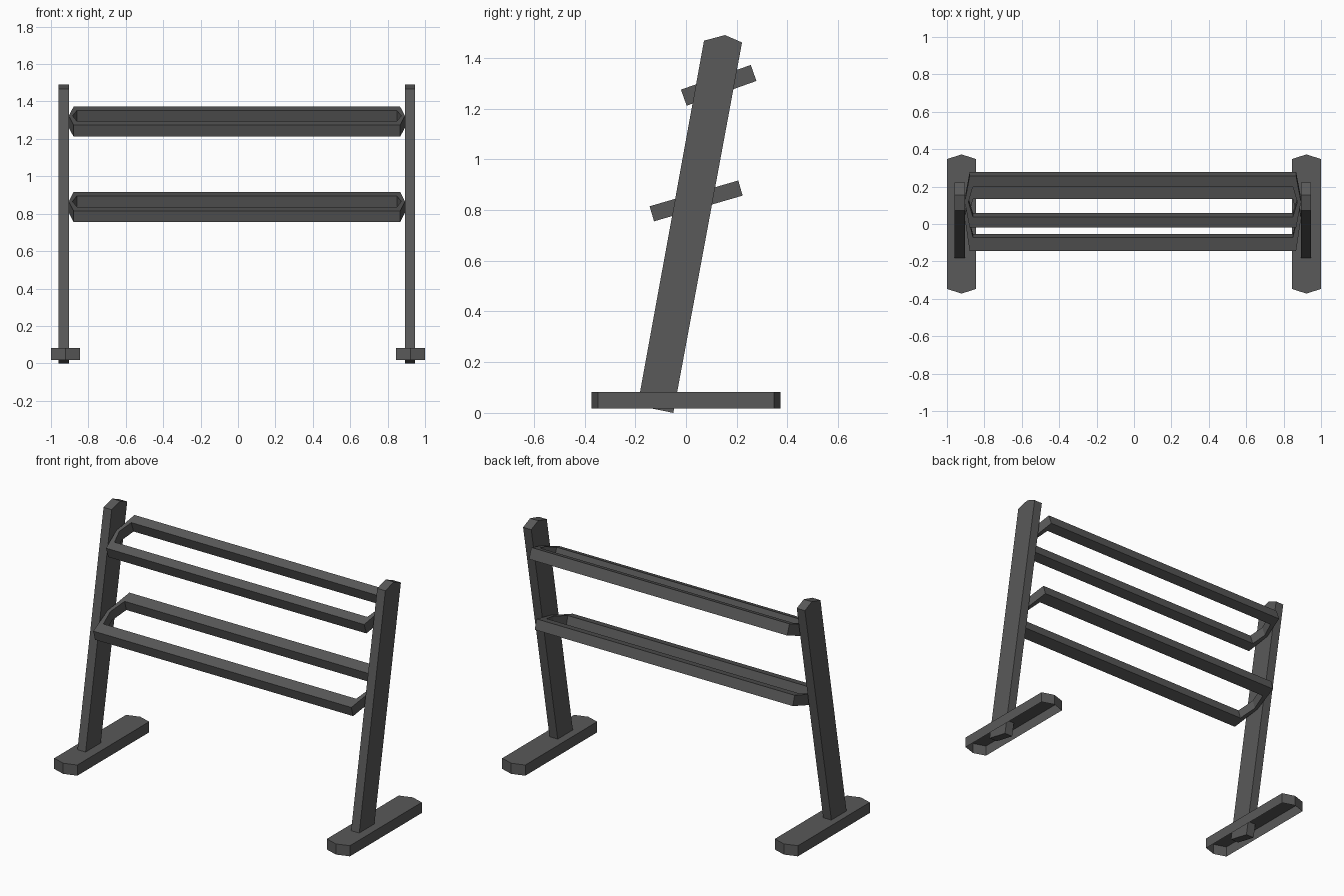
import bpy, bmesh, math
from mathutils import Matrix

if "Cube" in bpy.data.objects:
    bpy.data.objects.remove(bpy.data.objects["Cube"])

mat = bpy.data.materials.new("dark grey metal")
mat.diffuse_color = (0.1, 0.1, 0.1, 1)
mat.use_nodes = True
mat.node_tree.nodes["Principled BSDF"].inputs["Base Color"].default_value = mat.diffuse_color


def finish(bm, name):
    bmesh.ops.recalc_face_normals(bm, faces=bm.faces)
    me = bpy.data.meshes.new(name)
    bm.to_mesh(me)
    bm.free()
    me.materials.append(mat)
    ob = bpy.data.objects.new(name, me)
    bpy.context.collection.objects.link(ob)
    return ob


def prism(name, points, vec, open_bottom=False):
    """Extrude a closed 3D profile along vec."""
    bm = bmesh.new()
    base = bm.faces.new([bm.verts.new(p) for p in points])
    res = bmesh.ops.extrude_face_region(bm, geom=[base], use_keep_orig=True)
    verts = [g for g in res["geom"] if isinstance(g, bmesh.types.BMVert)]
    bmesh.ops.translate(bm, verts=verts, vec=vec)
    bmesh.ops.recalc_face_normals(bm, faces=bm.faces)
    ob_faces = [base] if open_bottom else []
    if ob_faces:
        bmesh.ops.delete(bm, geom=ob_faces, context='FACES_ONLY')
        me_name = name
        me = bpy.data.meshes.new(me_name)
        bm.to_mesh(me)
        bm.free()
        me.materials.append(mat)
        ob = bpy.data.objects.new(name, me)
        bpy.context.collection.objects.link(ob)
        return ob
    return finish(bm, name)


def hexagon(tip, corner, half):
    return [(tip, 0), (corner, half), (-corner, half),
            (-tip, 0), (-corner, -half), (corner, -half)]


def ring_rail(name, y, z, angle, depth, width, height):
    """Tilted hexagonal frame with a long opening."""
    bm = bmesh.new()
    outer = hexagon(0.899, 0.873, depth / 2)
    inner = hexagon(0.879, 0.855, depth / 2 - width)
    loops = [[bm.verts.new((px, py, h)) for px, py in pts]
             for pts, h in ((outer, -height / 2), (outer, height / 2),
                            (inner, height / 2), (inner, -height / 2))]
    for k in range(4):
        a, b = loops[k], loops[(k + 1) % 4]
        for i in range(6):
            j = (i + 1) % 6
            bm.faces.new((a[i], a[j], b[j], b[i]))
    bm.transform(Matrix.Translation((-0.006, y, z)) @
                 Matrix.Rotation(math.radians(angle), 4, 'X'))
    return finish(bm, name)


# Leaning posts with a shallow peaked top
post = [(-0.191, 0.029), (-0.05, 0.0), (0.221, 1.461),
        (0.154, 1.49), (0.071, 1.468)]
for side, x in (("left", -0.959), ("right", 0.892)):
    prism(side + "_post", [(x, y, z) for y, z in post], (0.055, 0, 0))

# Pointed feet, hollow underneath
for side, x in (("left", -0.922), ("right", 0.922)):
    foot = [(x + a, b, 0.018) for b, a in hexagon(0.372, 0.347, 0.078)]
    prism(side + "_foot", foot, (0, 0, 0.065), open_bottom=True)

# Two tilted rack frames
ring_rail("upper_rail", 0.129, 1.292, 19.5, 0.292, 0.06, 0.067)
ring_rail("lower_rail", 0.040, 0.836, 16.2, 0.364, 0.075, 0.062)
